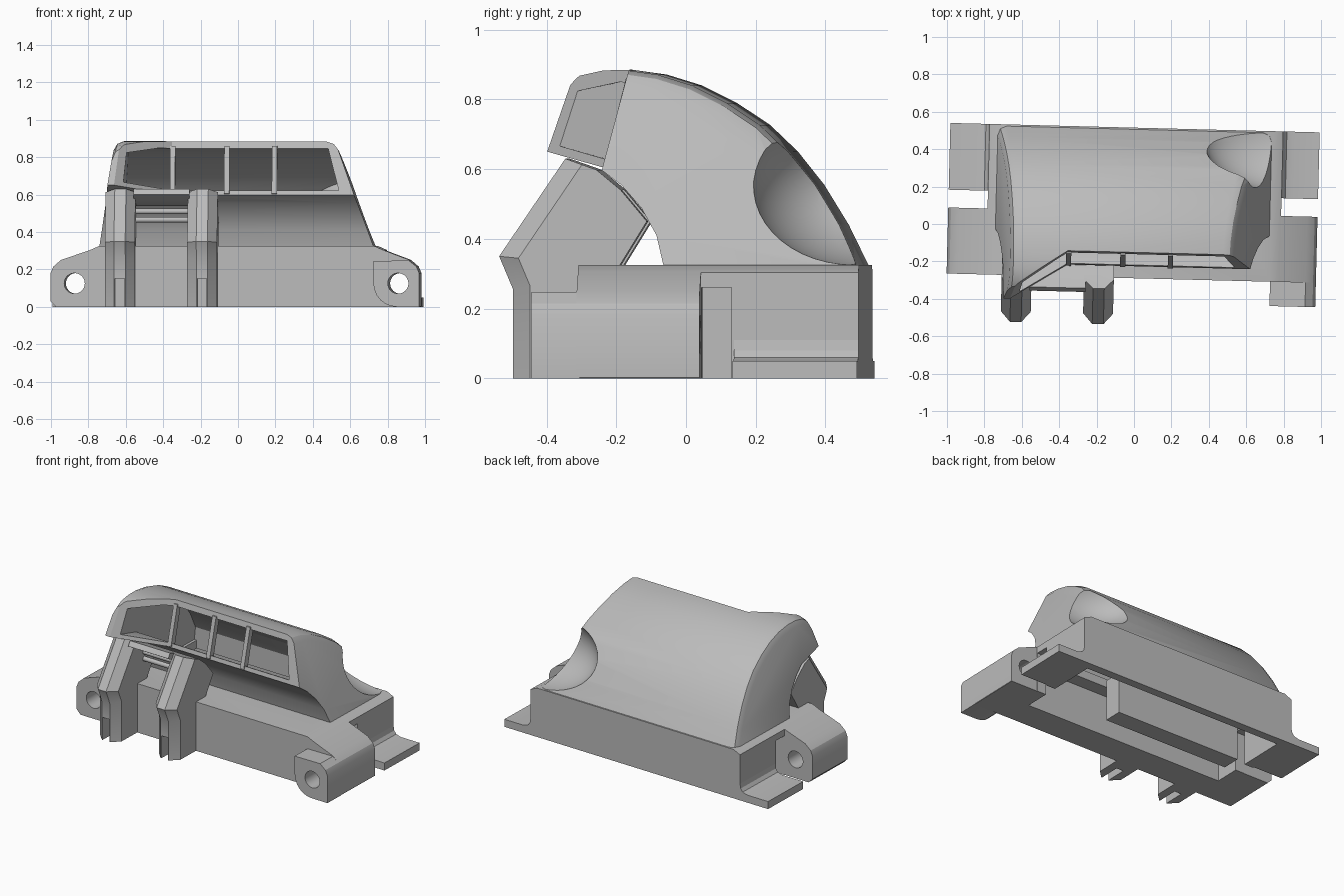
import bpy, bmesh, math
from mathutils import Matrix

if "Cube" in bpy.data.objects:
    bpy.data.objects.remove(bpy.data.objects["Cube"])

grey = bpy.data.materials.new("plain_grey")
grey.use_nodes = True
grey.diffuse_color = (0.5, 0.5, 0.5, 1)
grey.node_tree.nodes["Principled BSDF"].inputs["Base Color"].default_value = (0.5, 0.5, 0.5, 1)
parts = []


def link(name, bm, cutter=False):
    bmesh.ops.recalc_face_normals(bm, faces=bm.faces)
    mesh = bpy.data.meshes.new(name)
    bm.to_mesh(mesh)
    bm.free()
    ob = bpy.data.objects.new(name, mesh)
    bpy.context.collection.objects.link(ob)
    mesh.materials.append(grey)
    if cutter:
        ob.hide_render = True
    else:
        parts.append(ob)
    return ob


def prism(name, pts, axis, lo, hi, cutter=False, bevel=None, shear=0.0):
    """Extrude a 2D profile along an axis; lo and hi may depend on the profile height."""
    bm = bmesh.new()
    rings = []
    for end in (lo, hi):
        ring = []
        for a, b in pts:
            t = end(b) if callable(end) else end
            co = {"X": (t, a, b), "Y": (a, t, b), "Z": (a, b + shear * t, t)}[axis]
            ring.append(bm.verts.new(co))
        rings.append(ring)
    n = len(pts)
    for i in range(n):
        j = (i + 1) % n
        bm.faces.new((rings[0][i], rings[0][j], rings[1][j], rings[1][i]))
    for ring in rings:
        bm.faces.new(ring)
    bmesh.ops.recalc_face_normals(bm, faces=bm.faces)
    if bevel:
        first, last, width, segs = bevel
        edges = [bm.edges.get((r[i], r[i + 1])) for r in rings for i in range(first, last)]
        bmesh.ops.bevel(bm, geom=edges, offset=width, segments=segs, profile=0.5, affect='EDGES')
    return link(name, bm, cutter)


def box(name, x0, x1, y0, y1, z0, z1, cutter=False):
    return prism(name, [(y0, z0), (y1, z0), (y1, z1), (y0, z1)], "X", x0, x1, cutter)


def rod(name, axis, x, y, z, radius, length, cutter=False):
    bm = bmesh.new()
    turn = Matrix.Rotation(math.pi / 2, 4, "Y" if axis == "X" else "X")
    bmesh.ops.create_cone(bm, cap_ends=True, segments=32, radius1=radius, radius2=radius,
                          depth=length, matrix=Matrix.Translation((x, y, z)) @ turn)
    return link(name, bm, cutter)


def scoop(grow):
    """Egg-shaped cutter for the rear corner of the cab."""
    bm = bmesh.new()
    bmesh.ops.create_uvsphere(bm, u_segments=48, v_segments=24, radius=1,
                              matrix=Matrix.Translation((0.74, 0.5, 0.565))
                              @ Matrix.Diagonal((0.39 + grow, 0.3 + grow, 0.24 + grow, 1)))
    return link("corner_scoop", bm, True)


def cut(ob, cutter):
    mod = ob.modifiers.new("cut", 'BOOLEAN')
    mod.operation = 'DIFFERENCE'
    mod.solver = 'EXACT'
    mod.object = cutter
    bpy.context.view_layer.objects.active = ob
    bpy.ops.object.modifier_apply(modifier=mod.name)
    bpy.data.objects.remove(cutter)


# Hollow base, open up into the cab, with a slot at both ends
base_pts = [(-0.785, 0), (0.785, 0), (0.785, 0.303), (0.735, 0.325), (-0.735, 0.325), (-0.785, 0.303)]
base = prism("base", base_pts, "Y", -0.29, 0.515)
cut(base, box("base_cavity", -0.72, 0.72, -0.1, 0.46, -0.1, 0.27, True))
cut(base, box("end_slot", -0.9, 0.9, 0.065, 0.15, -0.1, 0.26, True))
cut(base, box("cab_opening", -0.62, 0.6, -0.01, 0.42, 0.2, 0.4, True))
box("inner_bar", -0.65, 0.25, 0.05, 0.17, 0.0, 0.27)

# Hinge lugs and rear flanges on both ends
for side, word, edge, chamfer in ((1, "left", 0.98, 0.002), (-1, "right", 0.995, 0.03)):
    lug_pts = [(0.73, 0), (edge - chamfer, 0), (edge, chamfer), (edge, 0.18), (edge - 0.015, 0.215),
               (edge - 0.055, 0.25), (0.785, 0.303), (0.735, 0.325), (0.73, 0.325)]
    lug = prism(word + "_lug", [(side * x, z) for x, z in lug_pts], "Y", -0.29, 0.063)
    cut(lug, rod("lug_hole", "Y", side * 0.867, 0, 0.125, 0.055, 2, True))
    flange = [(0.77, 0), (edge, 0), (edge, 0.05), (0.84, 0.05), (0.805, 0.06),
              (0.79, 0.08), (0.785, 0.11), (0.77, 0.11)]
    prism(word + "_flange", [(side * x, z) for x, z in flange], "Y", 0.158, 0.515)

# Forward boss of one lug, rounded around the hole
boss_pts = [(0.735, 0.245), (0.925, 0.247), (0.965, 0.215), (0.98, 0.18), (0.98, 0)]
boss_pts += [(0.86 + 0.125 * math.cos(a), 0.125 + 0.125 * math.sin(a))
             for a in [math.radians(-90 - 15 * i) for i in range(7)]]
boss = prism("left_boss", boss_pts, "Y", -0.42, -0.28)
cut(boss, rod("boss_hole", "Y", 0.867, 0, 0.125, 0.055, 2, True))


# Domed cab with sloping ends
def cab_low(z):
    return -0.74 + 0.16 * (z - 0.325)


def cab_high(z):
    return 0.725 - 0.36 * (z - 0.325)


cab_pts = [(0.513, 0.31), (0.45, 0.44), (0.38, 0.555), (0.305, 0.65), (0.225, 0.727),
           (0.13, 0.79), (0.03, 0.84), (-0.07, 0.871), (-0.17, 0.885), (-0.25, 0.883),
           (-0.32, 0.868), (-0.345, 0.85), (-0.415, 0.65), (-0.23, 0.6), (-0.17, 0.555),
           (-0.112, 0.49), (-0.067, 0.41), (-0.043, 0.31)]
cab = prism("cab", cab_pts, "X", cab_low, cab_high, bevel=(0, 11, 0.045, 2))

# Raked window front, turning diagonally forward at one end
slope = 0.26
front = [(-0.95, -0.627), (-0.35, -0.225), (0.95, -0.225), (0.95, -0.9), (-0.95, -0.9)]
cut(cab, prism("front_cut", [(x, y - slope * 0.6) for x, y in front], "Z", 0.5, 1.1,
               True, shear=slope))

# Interior behind the windows, keeping a wall around the corner scoop
room = [(-0.5, 0.70), (-0.21, 0.62), (-0.15, 0.575), (-0.085, 0.50), (-0.037, 0.41),
        (-0.01, 0.25), (0.42, 0.25), (0.42, 0.41), (0.35, 0.53), (0.275, 0.62), (0.2, 0.69),
        (0.11, 0.75), (0.01, 0.8), (-0.08, 0.835), (-0.2, 0.85), (-0.32, 0.825), (-0.5, 0.79)]
cab_room = prism("cab_room", room, "X", lambda z: -0.61 + 0.1 * (z - 0.6),
                 lambda z: 0.55 - 0.26 * (z - 0.6), True)
cut(cab_room, scoop(0.035))
cut(cab, cab_room)
cut(cab, scoop(0.0))

# Window posts
post = [(-0.232, 0.605), (-0.195, 0.59), (-0.13, 0.86), (-0.167, 0.86)]
for i, x in enumerate((-0.345, -0.055, 0.2)):
    prism("window_post_%d" % (i + 1), post, "X", x - 0.014, x + 0.014)

# Front bracket: two arms with forked feet, a top bridge and cross rods
arm = [(-0.5, 0), (-0.5, 0.255), (-0.54, 0.35), (-0.35, 0.63), (-0.26, 0.598), (-0.19, 0.54),
       (-0.115, 0.45), (-0.195, 0.32), (-0.27, 0.3), (-0.27, 0)]
for word, x0, x1 in (("right", -0.70, -0.54), ("left", -0.26, -0.1)):
    bracket_arm = prism(word + "_arm", arm, "X", x0, x1, bevel=(0, 3, 0.05, 1))
    cut(bracket_arm, box("foot_slot", x0 + 0.055, x1 - 0.055, -0.6, -0.36, -0.1, 0.15, True))
bridge = [(-0.37, 0.6), (-0.35, 0.63), (-0.26, 0.598), (-0.19, 0.54), (-0.24, 0.54), (-0.32, 0.57)]
prism("bracket_bridge", bridge, "X", -0.55, -0.25)
for i, z in enumerate((0.465, 0.51)):
    rod("cross_rod_%d" % (i + 1), "X", -0.4, -0.22, z, 0.015, 0.32)

# Slight turn of the whole model, then shading
turn = Matrix.Rotation(math.radians(-1.46), 4, "Z")
for ob in parts:
    ob.data.transform(turn)
bpy.ops.object.select_all(action='DESELECT')
for ob in parts:
    ob.select_set(True)
bpy.context.view_layer.objects.active = parts[0]
bpy.ops.object.shade_smooth_by_angle(angle=math.radians(25))
